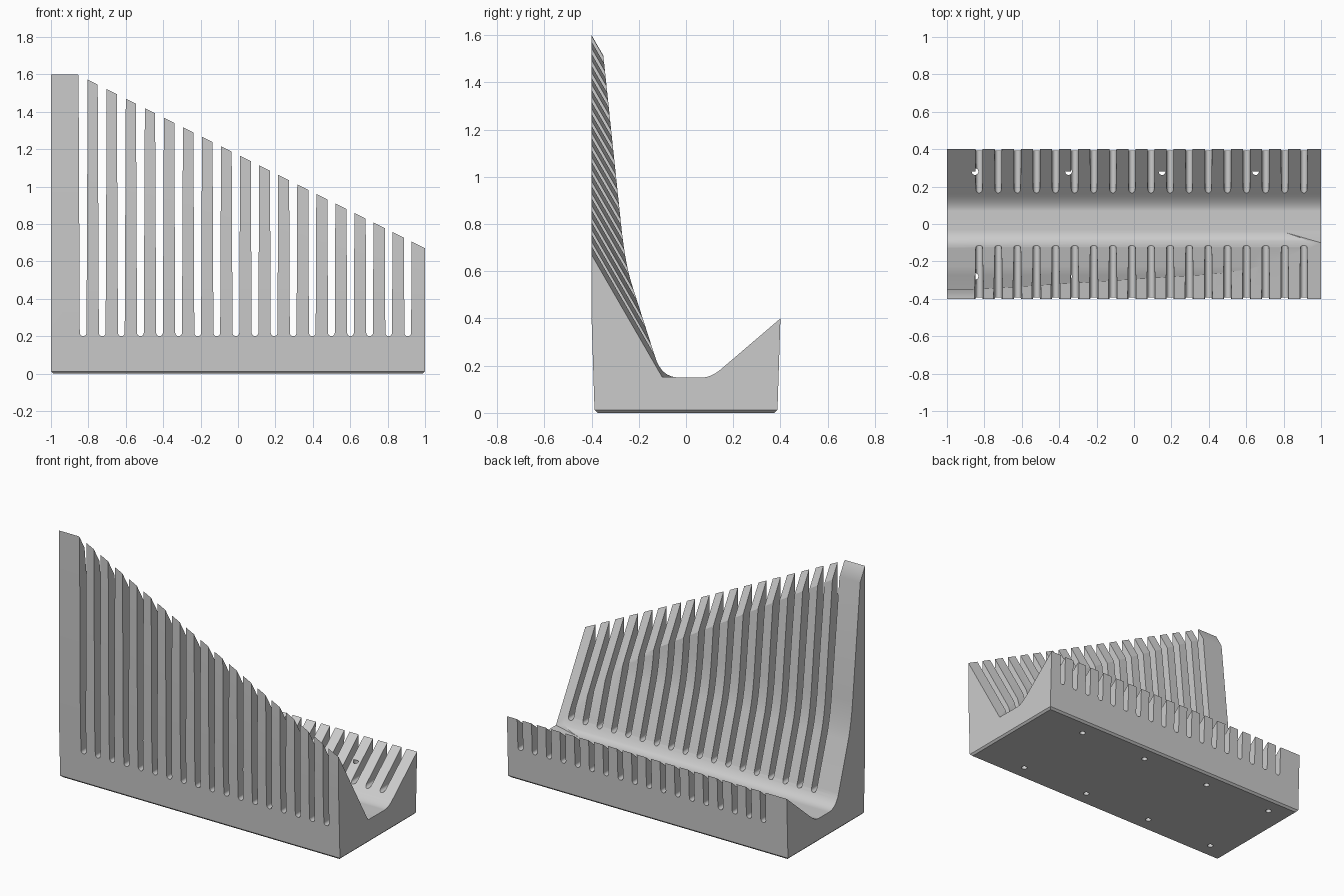
import bpy, bmesh, math
from mathutils import Vector, Matrix

default = bpy.data.objects.get("Cube")
if default:
    bpy.data.objects.remove(default, do_unlink=True)

grey = bpy.data.materials.new("plain grey")
grey.use_nodes = True
colour = (0.6, 0.6, 0.6, 1)
grey.diffuse_color = colour
grey.node_tree.nodes["Principled BSDF"].inputs["Base Color"].default_value = colour


def make_object(name, bm):
    bmesh.ops.recalc_face_normals(bm, faces=bm.faces)
    mesh = bpy.data.meshes.new(name)
    bm.to_mesh(mesh)
    bm.free()
    mesh.materials.append(grey)
    obj = bpy.data.objects.new(name, mesh)
    bpy.context.collection.objects.link(obj)
    return obj


def prism(bm, points, shift):
    """Extrude a closed outline along a vector."""
    face = bm.faces.new([bm.verts.new(p) for p in points])
    result = bmesh.ops.extrude_face_region(bm, geom=[face], use_keep_orig=True)
    moved = [v for v in result["geom"] if isinstance(v, bmesh.types.BMVert)]
    bmesh.ops.translate(bm, verts=moved, vec=shift)


def trim(bm, point, normal):
    """Slice off everything on the normal's side and cap the cut."""
    result = bmesh.ops.bisect_plane(
        bm, geom=bm.verts[:] + bm.edges[:] + bm.faces[:],
        plane_co=point, plane_no=normal, clear_outer=True)
    cut = [e for e in result["geom_cut"] if isinstance(e, bmesh.types.BMEdge)]
    bmesh.ops.edgeloop_fill(bm, edges=cut)


def bend(a, b, c, steps=8):
    """Soft corner from a to c, steered by b."""
    a, b, c = Vector(a), Vector(b), Vector(c)
    ts = [i / steps for i in range(steps + 1)]
    return [a * (1 - t) ** 2 + b * 2 * t * (1 - t) + c * t * t for t in ts]


def subtract(obj, cutter):
    mod = obj.modifiers.new("cut", "BOOLEAN")
    mod.operation = "DIFFERENCE"
    mod.solver = "EXACT"
    mod.object = cutter
    bpy.context.view_layer.objects.active = obj
    bpy.ops.object.modifier_apply(modifier=mod.name)
    bpy.data.objects.remove(cutter, do_unlink=True)


# Rack body: tall front wall, rounded trough, low sloping back wall
profile = [(-0.387, 0), (-0.4, 0.4), (-0.4, 1.6), (-0.35, 1.513)]
profile += bend((-0.272, 0.77), (-0.255, 0.62), (-0.225, 0.53))
profile += bend((-0.13, 0.235), (-0.103, 0.15), (-0.03, 0.15))
profile += bend((0.07, 0.15), (0.11, 0.15), (0.16, 0.195))
profile += [(0.4, 0.4), (0.387, 0)]
bm = bmesh.new()
prism(bm, [(-1, y, z) for y, z in profile], (2, 0, 0))

# Small chamfer round the bottom edge
for side in (-1, 1):
    trim(bm, (side, 0, 0.012), (side, 0, -1))
    trim(bm, (0, side * 0.387, 0.012), (0, side, -1))
rack = make_object("rack_body", bm)

# Slanted top of the front wall, falling towards the left end
bm = bmesh.new()
bmesh.ops.create_cube(bm, size=1, matrix=Matrix.Translation((0, -0.24, 1.0755))
                      @ Matrix.Diagonal((2.4, 0.52, 1.849, 1)))
trim(bm, (0, -0.4, 1.17), (-0.5, -1.733, -1))
subtract(rack, make_object("slant_cutter", bm))

# Round-bottomed slots through both walls, slightly wider at the top
bm = bmesh.new()
radius = 0.018
for i in range(18):
    x = -0.828 + i * 0.1021
    outline = [(x - 0.025, 1.7), (x + 0.025, 1.7)]
    for k in range(9):
        angle = -math.pi * k / 8
        outline.append((x + radius * math.cos(angle),
                        0.2 + radius + radius * math.sin(angle)))
    prism(bm, [(px, -0.5, pz) for px, pz in outline], (0, 1, 0))
subtract(rack, make_object("slot_cutter", bm))

# Mounting holes in the underside
bm = bmesh.new()
for x in (-0.85, -0.35, 0.15, 0.65):
    for y in (-0.28, 0.28):
        bmesh.ops.create_cone(bm, cap_ends=True, segments=20, radius1=0.018,
                              radius2=0.018, depth=0.4,
                              matrix=Matrix.Translation((x, y, 0.097)))
subtract(rack, make_object("hole_cutter", bm))

# Smooth rounded areas, crisp edges
bpy.ops.object.select_all(action="DESELECT")
rack.select_set(True)
bpy.context.view_layer.objects.active = rack
bpy.ops.object.shade_smooth_by_angle(angle=math.radians(25))
weighted = rack.modifiers.new("even_shading", "WEIGHTED_NORMAL")
weighted.keep_sharp = True
